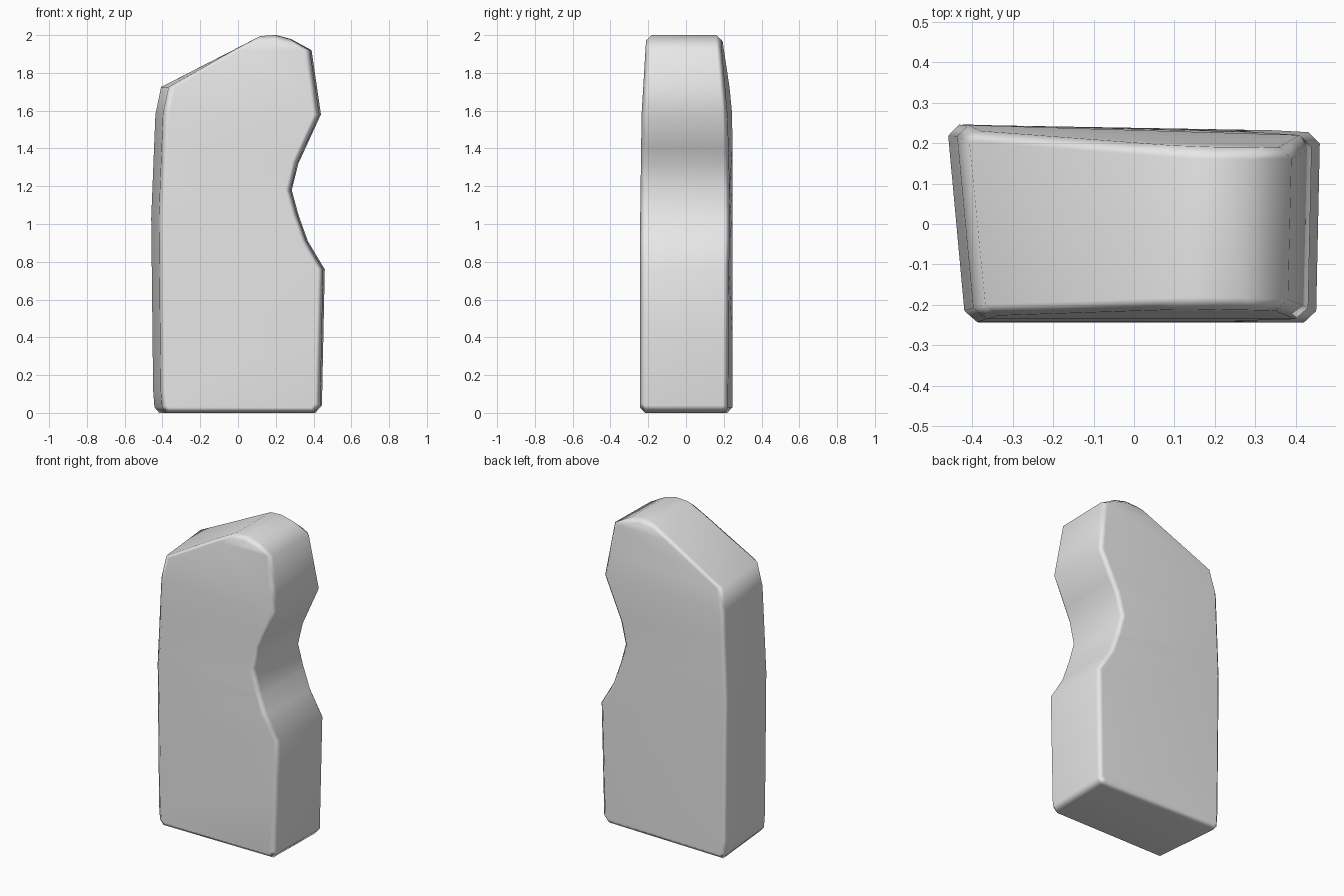
import bpy
import bmesh

cube = bpy.data.objects.get("Cube")
if cube:
    bpy.data.objects.remove(cube, do_unlink=True)

# Grey finish
grey = bpy.data.materials.new("light grey")
grey.use_nodes = True
grey.diffuse_color = (0.8, 0.8, 0.8, 1)
grey.node_tree.nodes["Principled BSDF"].inputs["Base Color"].default_value = (0.8, 0.8, 0.8, 1)

# Side outline (x, z): flat base, notched right edge, sloping top
OUTLINE = [(-.42, 0), (.41, 0), (.445, .04), (.46, .76), (.37, .91), (.32, 1.05),
           (.285, 1.18), (.32, 1.32), (.44, 1.58), (.39, 1.92), (.28, 1.98),
           (.2, 2), (.12, 1.995), (-.41, 1.725), (-.44, 1.58), (-.462, 1.03),
           (-.452, .12), (-.445, .03)]


def ramp(value, start, end):
    return min(max((value - start) / (end - start), 0), 1)


# Extrude the outline into a slab
bm = bmesh.new()
face = bm.faces.new([bm.verts.new((x, -1, z)) for x, z in OUTLINE])
extruded = bmesh.ops.extrude_face_region(bm, geom=[face])
for v in extruded["geom"]:
    if isinstance(v, bmesh.types.BMVert):
        v.co.y = 1

# Cut rows so the broad faces can bend
for height in (.4, .76, 1.03, 1.18, 1.4, 1.58, 1.725, 1.92):
    bmesh.ops.bisect_plane(bm, geom=bm.verts[:] + bm.edges[:] + bm.faces[:],
                           plane_co=(0, 0, height), plane_no=(0, 0, 1), dist=.0005)

# Taper the thickness towards the top and skew the side walls
for v in bm.verts:
    x, y, z = v.co
    low, high = ramp(z, 1, 1.6), ramp(z, 1.58, 2)
    if y < 0:
        v.co.y = -.243 + .008 * low + .025 * high
        v.co.x += .045 * ramp(-x, 0, .4) - .01 * ramp(x, 0, .4)
    else:
        v.co.y = .235 - .03 * x + .007 * ramp(z, 0, 1) - .01 * low - .038 * high
        v.co.y = min(v.co.y, .246)
bmesh.ops.recalc_face_normals(bm, faces=bm.faces[:])
for f in bm.faces:
    f.smooth = True

mesh = bpy.data.meshes.new("notched_block")
bm.to_mesh(mesh)
bm.free()
block = bpy.data.objects.new("notched_block", mesh)
bpy.context.collection.objects.link(block)
mesh.materials.append(grey)

# Chamfered rims with soft shading
bevel = block.modifiers.new("rim_chamfer", "BEVEL")
bevel.width = .028
bevel.segments = 1
bevel.limit_method = "ANGLE"
bevel.angle_limit = 1.1
block.modifiers.new("soft_shading", "WEIGHTED_NORMAL")
